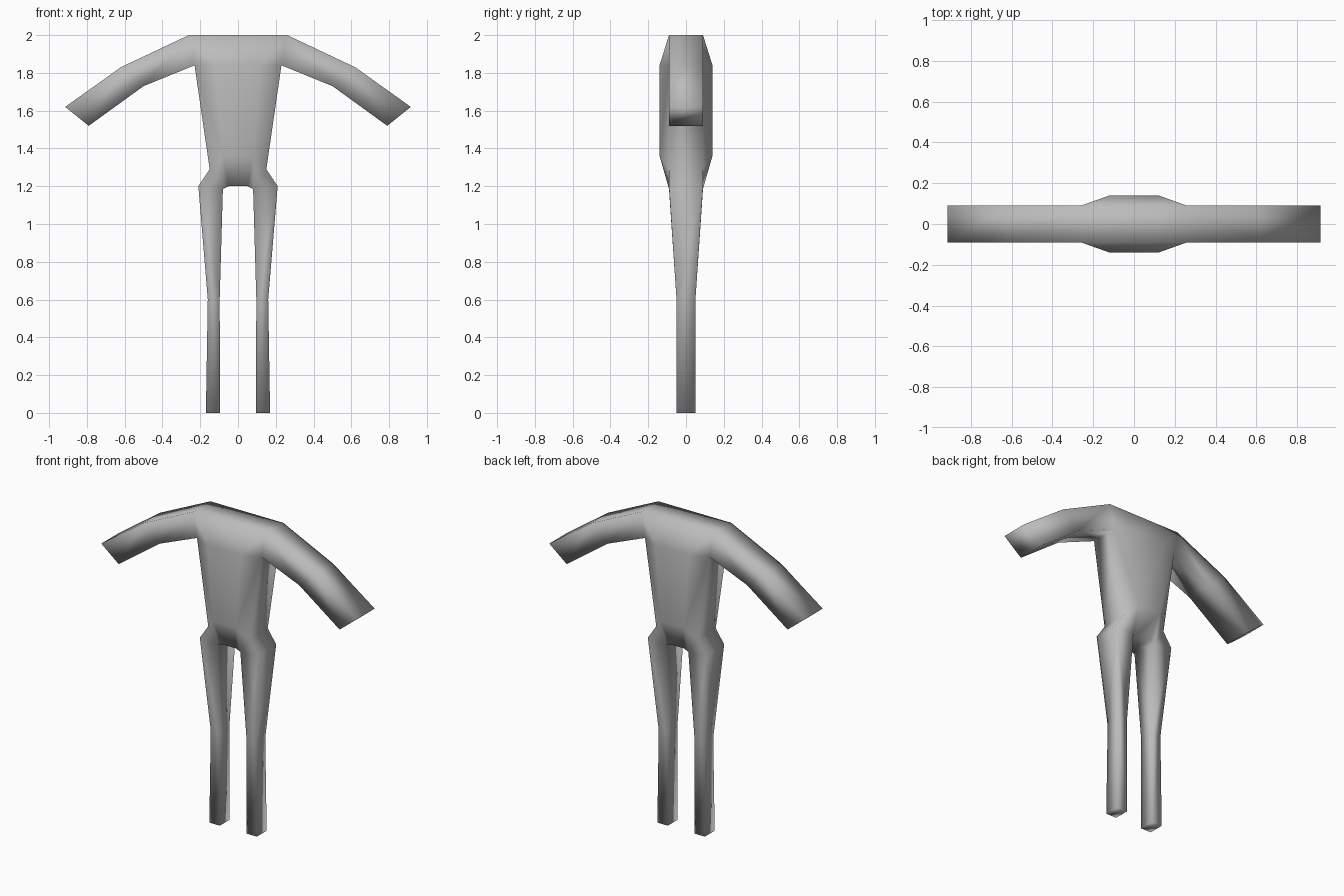
import bpy
import bmesh

if "Cube" in bpy.data.objects:
    bpy.data.objects.remove(bpy.data.objects["Cube"], do_unlink=True)

# Single grey material
grey = bpy.data.materials.new("plain grey")
grey.use_nodes = True
colour = (0.5, 0.5, 0.5, 1)
grey.diffuse_color = colour
grey.node_tree.nodes["Principled BSDF"].inputs["Base Color"].default_value = colour

# Half outline of the body: x, half depth, height
points = {
    "neck": (.12, .09, 2), "shoulder": (.26, .09, 2),
    "armpit": (.23, .09, 1.84), "chest": (.12, .14, 1.84),
    "elbow_top": (.62, .09, 1.83), "elbow_low": (.50, .09, 1.73),
    "hand_top": (.915, .09, 1.62), "hand_low": (.79, .09, 1.52),
    "waist": (.15, .09, 1.29), "belly": (.08, .14, 1.36),
    "hip": (.21, .09, 1.2), "groin": (.08, .09, 1.185), "crotch": (.05, .09, 1.2),
    "knee_out": (.16, .05, .6), "knee_in": (.097, .05, .6),
    "foot_out": (.17, .05, 0), "foot_in": (.095, .05, 0),
}
side_panels = [
    "shoulder neck chest armpit", "armpit chest belly waist",
    "waist belly groin hip", "belly crotch groin",
    "shoulder armpit elbow_low elbow_top", "elbow_top elbow_low hand_low hand_top",
    "hip groin knee_in knee_out", "knee_out knee_in foot_in foot_out",
]
centre_column = ["neck", "chest", "belly", "crotch"]

bm = bmesh.new()
vert = {(name, sx, sy): bm.verts.new((sx * x, sy * y, z))
        for name, (x, y, z) in points.items() for sx in (-1, 1) for sy in (-1, 1)}

# Front and back sheets, mirrored left and right
for sy in (-1, 1):
    for sx in (-1, 1):
        for panel in side_panels:
            bm.faces.new([vert[n, sx, sy] for n in panel.split()])
    for a, b in zip(centre_column, centre_column[1:]):
        bm.faces.new([vert[a, -1, sy], vert[a, 1, sy], vert[b, 1, sy], vert[b, -1, sy]])

# Walls joining the rims of the two sheets
opposite = {v: vert[n, sx, -sy] for (n, sx, sy), v in vert.items()}
for edge in [e for e in bm.edges if e.is_boundary and e.verts[0].co.y < 0]:
    a, b = edge.verts
    bm.faces.new([a, b, opposite[b], opposite[a]])

bmesh.ops.recalc_face_normals(bm, faces=bm.faces[:])
for face in bm.faces:
    face.smooth = True

mesh = bpy.data.meshes.new("body")
bm.to_mesh(mesh)
bm.free()
mesh.materials.append(grey)
body = bpy.data.objects.new("body", mesh)
bpy.context.collection.objects.link(body)
